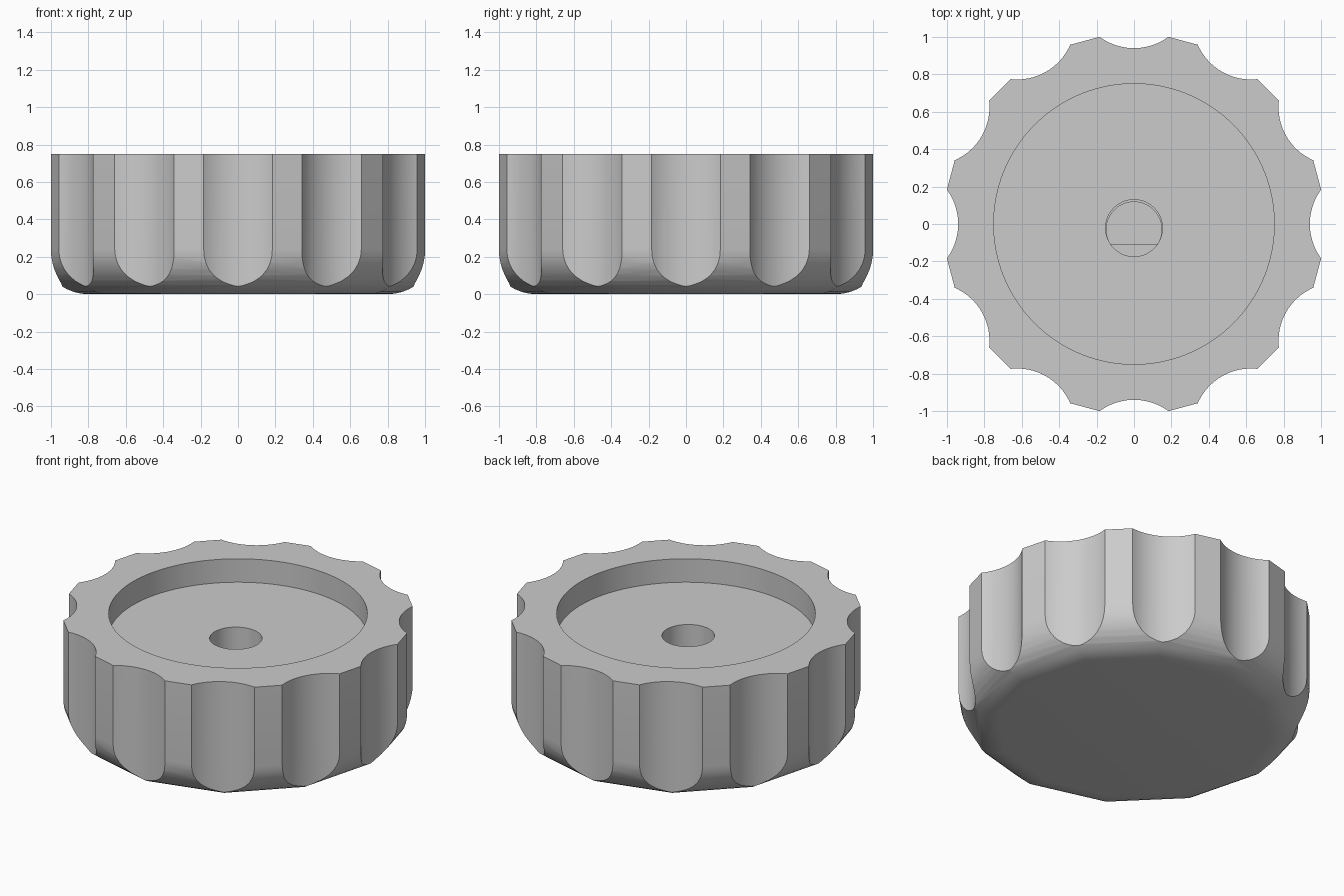
import bpy, bmesh, math

old = bpy.data.objects.get("Cube")
if old:
    bpy.data.objects.remove(old, do_unlink=True)

HEIGHT, APOTHEM, FILLET, SIDES = 0.75, 1.014, 0.24, 12

grey = bpy.data.materials.new("plain_grey")
grey.use_nodes = True
colour = (0.6, 0.6, 0.6, 1)
grey.diffuse_color = colour
grey.node_tree.nodes["Principled BSDF"].inputs["Base Color"].default_value = colour


def loft(name, rings):
    """Closed solid skinned through equal-length rings, bottom to top."""
    bm = bmesh.new()
    loops = [[bm.verts.new(p) for p in ring] for ring in rings]
    n = len(loops[0])
    for low, high in zip(loops, loops[1:]):
        for i in range(n):
            j = (i + 1) % n
            bm.faces.new((low[i], low[j], high[j], high[i]))
    bm.faces.new(loops[0][::-1])
    bm.faces.new(loops[-1])
    bmesh.ops.recalc_face_normals(bm, faces=bm.faces)
    mesh = bpy.data.meshes.new(name)
    bm.to_mesh(mesh)
    bm.free()
    obj = bpy.data.objects.new(name, mesh)
    obj.data.materials.append(grey)
    bpy.context.collection.objects.link(obj)
    return obj


def circle(x, y, r, z, n, phase=0.0):
    """Ring of n points; phase shifts the start by a fraction of a step."""
    angles = [math.tau * (i + phase) / n for i in range(n)]
    return [(x + r * math.cos(a), y + r * math.sin(a), z) for a in angles]


def cylinder(name, x, y, r, low, high, n=64):
    return loft(name, [circle(x, y, r, z, n, 0.5) for z in (low, high)])


# Twelve-sided knob body with a rounded bottom edge
corner = 1 / math.cos(math.pi / SIDES)
rings = []
for k in range(11):
    a = math.pi / 2 * k / 10
    reach = APOTHEM - FILLET * (1 - math.sin(a))
    rings.append(circle(0, 0, reach * corner, FILLET * (1 - math.cos(a)), SIDES))
rings.append(circle(0, 0, APOTHEM * corner, HEIGHT, SIDES))
knob = loft("knob_body", rings)

# Recess in the top, shaft hole, and the D-shaped socket below it
socket = [p for p in circle(0, -0.03, 0.148, 0, 64, 0.5) if p[1] > -0.11]
cutters = [
    cylinder("recess_cutter", 0, 0, 0.75, 0.6, 1, 128),
    cylinder("hole_cutter", 0, -0.022, 0.152, 0.4, 0.9),
    loft("socket_cutter", [[(x, y, z) for x, y, _ in socket] for z in (0.2, 0.5)]),
]

# Finger flutes centred on the corners
for i in range(SIDES):
    a = math.tau * i / SIDES
    cutters.append(cylinder("flute_cutter", 1.25 * math.cos(a), 1.25 * math.sin(a),
                            0.31, -0.2, 1, 80))

bpy.context.view_layer.objects.active = knob
knob.select_set(True)
for cutter in cutters:
    mod = knob.modifiers.new("cut", "BOOLEAN")
    mod.operation, mod.solver, mod.object = "DIFFERENCE", "EXACT", cutter
    bpy.ops.object.modifier_apply(modifier=mod.name)
    bpy.data.objects.remove(cutter, do_unlink=True)

bpy.ops.object.shade_smooth_by_angle(angle=math.radians(33))
